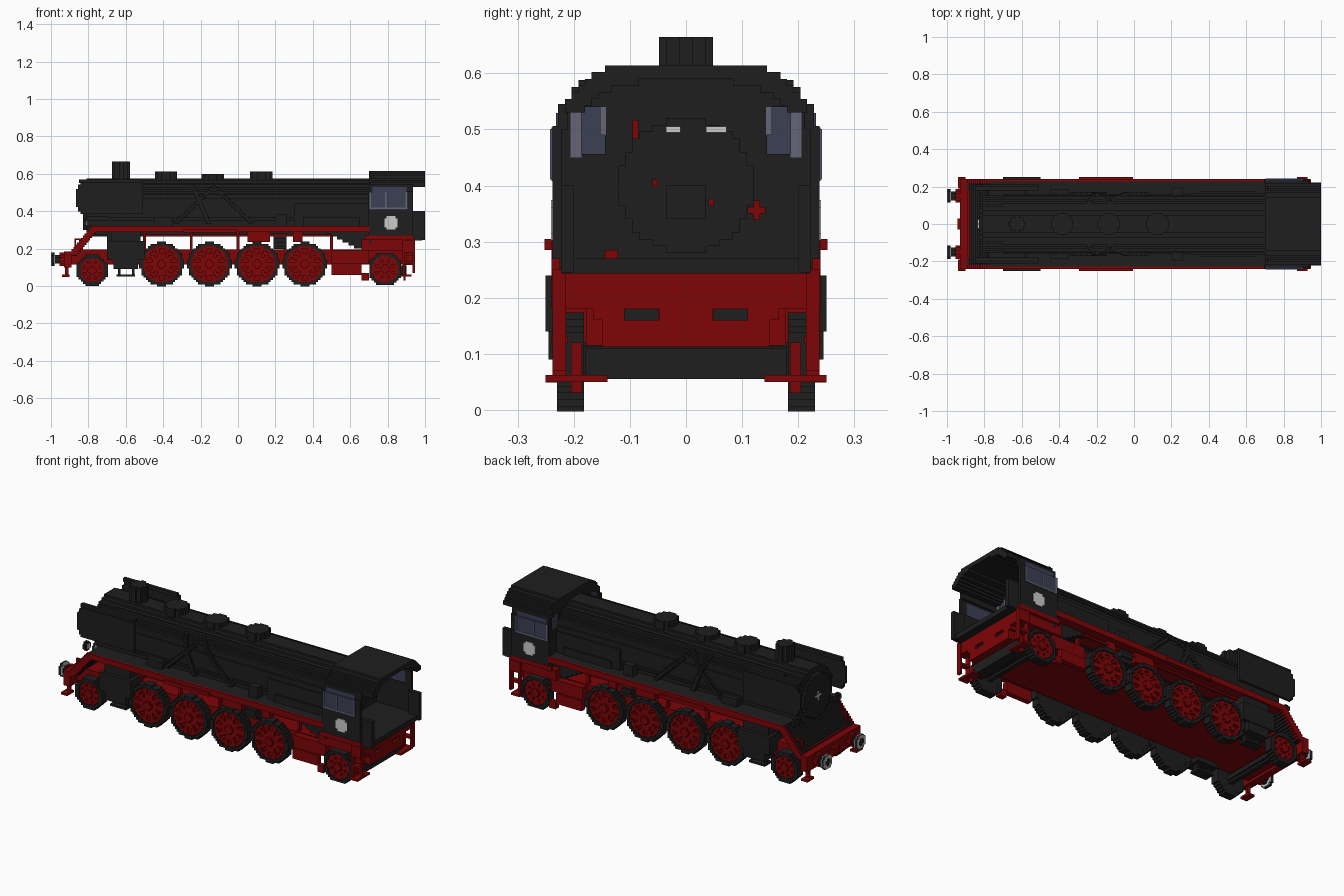
import bpy, math

cube = bpy.data.objects.get("Cube")
if cube:
    bpy.data.objects.remove(cube, do_unlink=True)

STEP = .012        # block size of the stepped style
EDGE = .24         # half width of the engine
WALL = .222        # inner face of the cab walls
DECK = .31         # running board height
AXIS, RADIUS = .42, .157  # boiler centre height and radius
CAB, TAIL = .7, .94       # cab front and cab rear


def material(name, *rgb):
    mat = bpy.data.materials.new(name)
    mat.use_nodes = True
    mat.diffuse_color = (*rgb, 1)
    mat.node_tree.nodes["Principled BSDF"].inputs["Base Color"].default_value = (*rgb, 1)
    return mat


BLACK = material("soot black", .013, .013, .013)
RED = material("frame red", .21, .0015, .002)
GREY = material("light grey", .6, .6, .6)
GLASS = material("blue glass", .045, .05, .09)
FRAME = material("window frame blue", .13, .13, .18)


def build(name, mat, boxes, mirror=False):
    """One object made of boxes, each given as three (low, high) spans."""
    if mirror:
        boxes = boxes + [(xs, (-ys[1], -ys[0]), zs) for xs, ys, zs in boxes]
    verts, faces = [], []
    for xs, ys, zs in boxes:
        base = len(verts)
        verts += [(x, y, z) for x in xs for y in ys for z in zs]
        for quad in ("0132", "4675", "0451", "2376", "0264", "1573"):
            faces.append([base + int(corner) for corner in quad])
    mesh = bpy.data.meshes.new(name)
    mesh.from_pydata(verts, [], faces)
    mesh.materials.append(mat)
    bpy.context.collection.objects.link(bpy.data.objects.new(name, mesh))


def across(front, back, half, low, high):
    """Box reaching across the middle of the engine."""
    return (front, back), (-half, half), (low, high)


def around(x, y, z, length, width, height):
    """Box given by its centre and size."""
    return tuple((c - s / 2, c + s / 2) for c, s in ((x, length), (y, width), (z, height)))


def raster(axis, span, centre, half, test):
    """Stepped prism along an axis; test(u, v) picks the filled cells."""
    out = []
    across_u, across_v = (math.ceil(h / STEP) for h in half)
    for row in range(-across_v, across_v):
        start = None
        for col in range(-across_u, across_u + 1):
            inside = col < across_u and test((col + .5) * STEP, (row + .5) * STEP)
            if inside and start is None:
                start = col
            if not inside and start is not None:
                us = centre[0] + start * STEP, centre[0] + col * STEP
                vs = centre[1] + row * STEP, centre[1] + (row + 1) * STEP
                out.append({"x": (span, us, vs), "y": (us, span, vs), "z": (us, vs, span)}[axis])
                start = None
    return out


def disc(axis, low, high, u, v, radius, inner=0):
    return raster(axis, (low, high), (u, v), (radius, radius),
                  lambda a, b: inner <= math.hypot(a, b) < radius)


def boiler_side(z):
    return math.sqrt(RADIUS ** 2 - (z - AXIS) ** 2)


# Boiler with smokebox door, skirt and firebox
build("boiler", BLACK, disc("x", -.81, CAB, 0, AXIS, RADIUS))
build("smokebox_door", BLACK, disc("x", -.83, -.81, 0, AXIS, .12))
build("door_handle", GREY, [around(-.832, 0, AXIS, .01, .05, .007), around(-.832, 0, AXIS, .01, .007, .05)])
build("boiler_skirt", BLACK, [across(-.78, .3, .13, DECK, .4), across(.3, CAB, .165, DECK, .44)])

# Slanting side pipes and long handrails
pipes = []
for top, slope in ((-.13, -.2), (-.13, .2), (-.24, .08)):
    for k in range(16):
        t = k / 15
        z = .53 - t * .19
        pipes.append(around(top + slope * t, boiler_side(max(z, AXIS)), z, .024, .03, .016))
for z in (.37, .5, .54):
    pipes.append(around(0, boiler_side(z), z, 1.4, .024, STEP))
build("side_pipes", BLACK, pipes, True)
build("side_equipment", BLACK, [around(.23, .17, .35, .06, .05, .07), around(-.4, .16, .34, .1, .05, .05),
                                around(.5, .16, .34, .3, .03, .05)], True)

# Chimney and domes
build("chimney", BLACK, disc("z", .53, .665, -.625, 0, .045))
domes = []
for x, top in ((-.385, .613), (-.135, .6), (.125, .613)):
    domes += disc("z", .53, top, x, 0, .06)
build("domes", BLACK, domes)

# Smoke deflectors with clipped front corners and brackets
build("smoke_deflectors", BLACK,
      raster("y", (.195, .21), (-.687, .47), (.18, .084), lambda u, v: abs(v) / 2 - u < .2)
      + [around(-.68, .19, .56, .34, .02, .02)]
      + [around(x, .16, .45, STEP, .08, STEP) for x in (-.78, -.58)], True)

# Running boards
build("running_board", RED, [across(-.78, CAB, .228, DECK - .02, DECK)])
build("deck", BLACK, [across(-.78, CAB, .228, DECK, DECK + STEP)])
build("deck_edge", RED, [((-.78, CAB), (.228, EDGE), (DECK - .02, DECK + STEP)),
                         around(-.15, EDGE, .295, .29, .024, .02),
                         ((.68, TAIL), (.225, EDGE), (.245, .27))], True)

# Stepped front apron with red edges and rails
steps = [(-.775 - k * .01, .3 - k * STEP) for k in range(11)]
build("apron", BLACK, [across(x - .015, x + .015, WALL, z - .02, z + STEP) for x, z in steps])
build("apron_edge", RED, [around(x, .23, z, .03, .02, .035) for x, z in steps], True)
build("front_rails", RED, [around(-.84, .2, .25, .07, .01, .01), around(-.87, .2, .21, .01, .01, .09)], True)
build("lamp_housings", BLACK, disc("x", -.83, -.81, .19, .335, .024), True)
build("lamp_backs", GREY, disc("x", -.81, -.804, .19, .335, .018), True)

# Buffer beam, buffers and guard irons
BUFFER = .15, .143
build("buffer_beam", RED, [across(-.93, -.89, EDGE, .1, .185), across(-.945, -.93, .03, .115, .16)])
build("guard_irons", RED, [around(-.915, .21, .075, .02, .015, .05), around(-.92, .22, .055, .04, .06, STEP)], True)
build("buffer_bases", RED, disc("x", -.955, -.93, *BUFFER, .034), True)
build("buffer_stems", BLACK, disc("x", -.985, -.93, *BUFFER, .02), True)
build("buffer_collars", GREY, disc("x", -.984, -.978, *BUFFER, .036), True)
build("buffer_heads", BLACK, disc("x", -.997, -.984, *BUFFER, .042), True)
build("buffer_rings", GREY, disc("x", -1, -.997, *BUFFER, .036, .022), True)

# Main frame with posts and hangers
build("frame", RED, [across(-.89, .9, .178, .115, .195)])
posts = [around(-.5 + k * .25, .16, .24, .014, .02, .1) for k in range(5)]
build("frame_posts", RED, posts + [around(0, .2, .27, 1, STEP, .01), around(.11, .19, .265, .12, .04, .06),
                                   around(.32, .19, .265, .05, .04, .06)], True)
build("air_reservoirs", BLACK, disc("x", .19, .26, .17, .245, .045), True)
build("smokebox_saddle", BLACK, [across(-.7, -.52, .17, .18, DECK)])

# Cylinders with drain pipes
build("cylinders", BLACK, [around(-.6, .2, .19, .2, .1, .1), around(-.6, .195, .12, .13, .1, .06),
                           around(-.6, .19, .26, .16, .08, .06), around(-.6, .19, .056, .1, .06, STEP)]
      + [around(x, .19, .075, .015, .02, .04) for x in (-.635, -.56)], True)


# Wheels: black tyre and backing, red face, rim, spokes and hub
def wheel(name, x, radius, count):
    sector = math.tau / count

    def spoke(u, v):
        d = math.hypot(u, v)
        turn = (math.atan2(v, u) + sector / 2) % sector - sector / 2
        near = abs(d * math.sin(turn)) < .011
        return d < radius - .017 and (d < radius * .3 or d > radius - .034 or near)

    build(name + "_tyre", BLACK, disc("y", .182, .23, x, radius, radius, radius - .018)
          + disc("y", .184, .2, x, radius, radius - .016), True)
    build(name + "_face", RED, disc("y", .2, .21, x, radius, radius - .016), True)
    build(name + "_spokes", RED, raster("y", (.21, WALL), (x, radius), (radius, radius), spoke), True)
    build(name + "_hub", RED, disc("y", WALL, WALL + STEP, x, radius, .025), True)


for index in range(4):
    wheel(f"driving_wheel_{index + 1}", -.408 + index * .255, .117, 10)
for name, x, radius in (("leading", -.78, .084), ("trailing", .787, .09)):
    wheel(name + "_wheel", x, radius, 8)
    build(name + "_axle", BLACK, disc("y", -.19, .19, x, radius, .024))

# Ashpan, trailing frame and rear beam
build("ashpan", BLACK, [across(.47 + k * .03, CAB, .19, .28 - k * .016, .296 - k * .016) for k in range(6)])
build("trailing_frame", RED, [around(.6, .18, .155, .2, .07, .07), around(.58, .21, .09, .16, .03, .06),
                              around(.79, .2, .22, .26, .05, .06), around(.68, .215, .05, .04, .03, .04)], True)
build("rear_beam", RED, [across(.88, TAIL, EDGE, .18, .243), across(.88, TAIL, .15, .112, .16),
                         across(.88, TAIL, .048, .16, .18)])
build("rear_beam_ends", RED, [around(.91, .137, .17, .06, .055, .02)], True)
build("coupling_pockets", BLACK, [around(.9, .08, .17, .05, .062, .022)], True)
build("rear_drawbar", BLACK, [across(.84, .9, .18, .055, .11)])
build("cab_steps", RED, [around(.89, .195, .075, STEP, .02, .09), around(TAIL, .226, .16, STEP, .024, .18),
                         around(.9, .195, .056, .055, .11, STEP), around(.91, .225, .126, .065, .03, STEP),
                         around(.885, .226, .15, STEP, .024, .2)], True)


# Cab roof: a flat-topped stepped arch, narrower than the walls
def arch(y, z):
    return z < .5 + .116 * (1 - abs(y / EDGE) ** 5)


def roof(y, z):
    return z > 0 and arch(y, z + .53) and not arch(abs(y) + .02, z + .56)


build("cab_roof", BLACK, raster("x", (CAB, 1), (0, .53), (.216, .084), roof))


# Cab walls with window openings, stepping in towards the roof
def side_wall(x, z):
    return z < .096 and not (-.108 < x < .084 and z > .01)


def front_wall(y, z):
    return arch(y, z + AXIS) and not (.144 < abs(y) < .204 and .03 < z < .12)


build("cab_sides", BLACK, raster("y", (WALL, .238), (.816, .41), (.12, .15), side_wall), True)
build("cab_upper_sides", BLACK, [((CAB, .936), (.21, .228), (.5, .545))], True)
build("cab_front", BLACK, raster("x", (CAB, .715), (0, AXIS), (WALL, .19), front_wall))
build("side_windows", GLASS, [around(.805, .234, .456, .2, .012, .095), around(.81, .226, .514, .18, .012, .03)], True)
build("front_windows", GLASS, [around(.708, .174, .493, .007, .068, .105)], True)
build("window_bars", FRAME, [around(.79, .239, .456, .008, .006, .09), around(.805, .239, .415, .2, .006, .008),
                             around(.707, .239, .456, .008, .006, .09), around(.9, .239, .456, .008, .006, .09),
                             around(.714, .196, .495, .007, .02, .09), around(.714, .148, .515, .007, .01, .05)], True)
build("cab_floor", BLACK, [across(CAB, .985, WALL, .243, .27)])
build("rear_side_panels", BLACK, [((.93, 1), (.2, WALL), (.245, .4))], True)
build("side_plates", GREY, raster("y", (.238, .241), (.818, .338), (.036, .036),
                                  lambda x, z: abs(x) < .03 or abs(z) < .02), True)

# Cab controls on the backhead
build("backhead", BLACK, disc("x", CAB, .74, 0, .4, .12) + [across(.74, .755, .036, .34, .4)])
build("gauges", GREY, [around(.745, .054, .5, .03, .036, .01), around(.745, -.023, .5, .03, .026, .01)])
build("valve_wheel", RED, [around(.74, .126, .356, .03, .032, STEP), around(.74, .126, .356, .03, STEP, .034)])
build("levers", RED, [around(.72, -.09, .5, .02, .01, .033), around(.81, -.133, .27, .015, .023, .03),
                      around(.745, -.055, .405, .02, .01, STEP), around(.745, .045, .37, .02, .01, STEP)])
